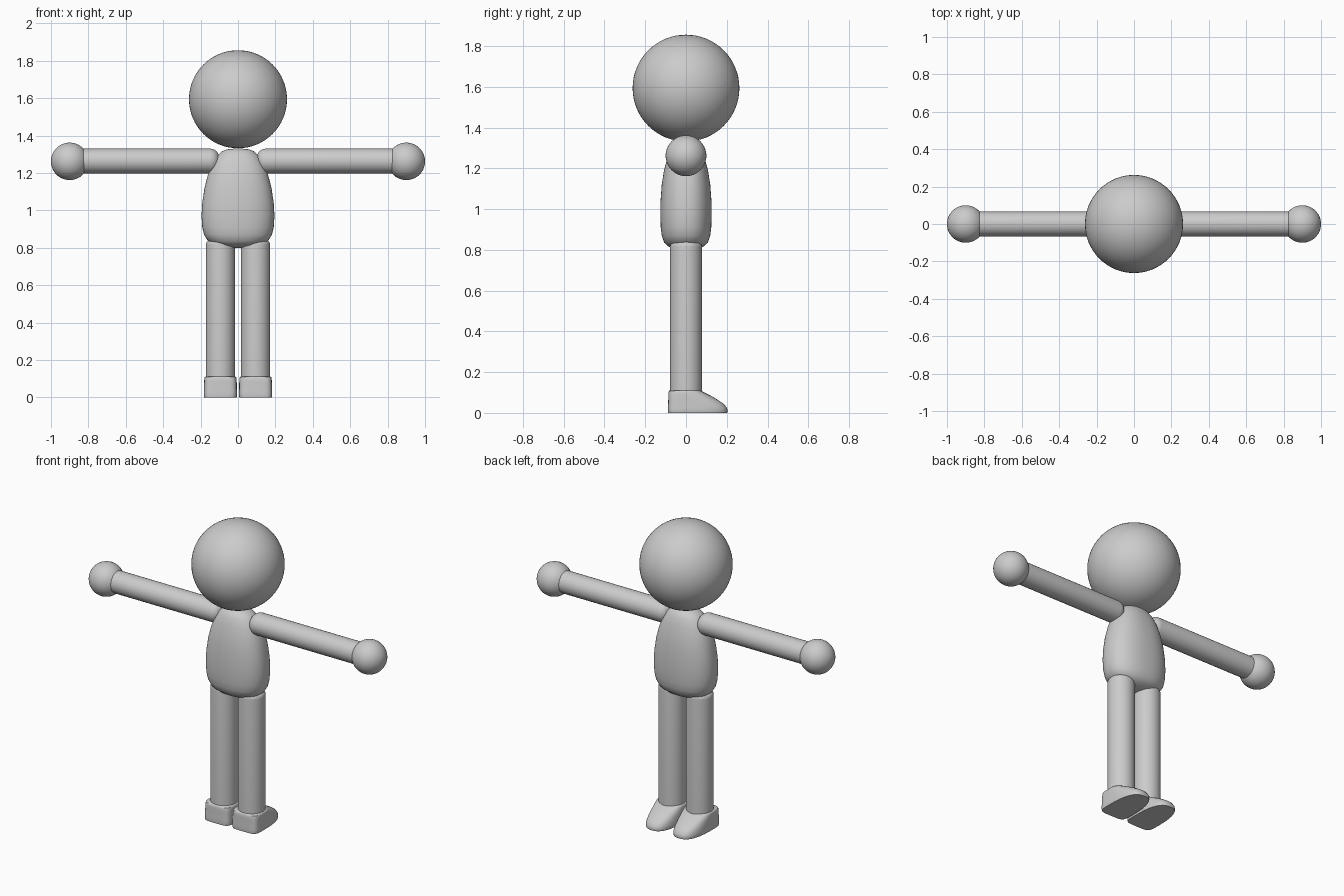
import bpy
import bmesh
from math import cos, sin, pi, radians
from mathutils import Matrix

cube = bpy.data.objects.get("Cube")
if cube:
    bpy.data.objects.remove(cube, do_unlink=True)

# One plain grey for the whole figure
GREY = (0.6, 0.6, 0.6, 1.0)
grey = bpy.data.materials.new("plain grey")
grey.use_nodes = True
grey.diffuse_color = GREY
shader = next(n for n in grey.node_tree.nodes if n.type == 'BSDF_PRINCIPLED')
shader.inputs["Base Color"].default_value = GREY
shader.inputs["Roughness"].default_value = 0.6


def finish(name, bm, matrix, angle=40):
    bmesh.ops.transform(bm, matrix=matrix, verts=bm.verts)
    bmesh.ops.recalc_face_normals(bm, faces=bm.faces)
    mesh = bpy.data.meshes.new(name)
    bm.to_mesh(mesh)
    bm.free()
    mesh.materials.append(grey)
    obj = bpy.data.objects.new(name, mesh)
    bpy.context.collection.objects.link(obj)
    bpy.ops.object.select_all(action='DESELECT')
    obj.select_set(True)
    bpy.context.view_layer.objects.active = obj
    bpy.ops.object.shade_smooth_by_angle(angle=radians(angle))


def ball(name, radius, place):
    bm = bmesh.new()
    bmesh.ops.create_uvsphere(bm, u_segments=64, v_segments=32, radius=radius)
    finish(name, bm, Matrix.Translation(place))


def loft(name, rings, matrix, front=2, back=2, sides=48, angle=40):
    """Stack rings of (z, half width, back reach, front reach) with rounded outlines."""
    def bend(value, power):
        return (1 if value >= 0 else -1) * abs(value) ** (2 / power)

    bm = bmesh.new()
    loops = []
    for z, width, rear, toe in rings:
        loop = []
        for i in range(sides):
            c, s = cos(2 * pi * i / sides), sin(2 * pi * i / sides)
            power, reach = (front, toe) if s >= 0 else (back, rear)
            loop.append(bm.verts.new((width * bend(c, power), reach * bend(s, power), z)))
        loops.append(loop)
    for low, high in zip(loops, loops[1:]):
        for i in range(sides):
            j = (i + 1) % sides
            bm.faces.new((low[i], low[j], high[j], high[i]))
    bm.faces.new(loops[0])
    bm.faces.new(loops[-1])
    finish(name, bm, matrix, angle)


def rod(name, radius, start, end, rounding, matrix):
    """Round bar whose upper end has a soft edge."""
    rings = [(start, radius, radius, radius)]
    for i in range(9):
        a = pi / 2 * i / 8
        r = radius - rounding * (1 - cos(a))
        rings.append((end - rounding * (1 - sin(a)), r, r, r))
    loft(name, rings, matrix)


# Head
ball("head", 0.262, (0, 0, 1.594))

# Torso: egg-like body, widest near the hips
torso = [(0.8, 0.02, 0.015), (0.803, 0.06, 0.045), (0.814, 0.115, 0.083),
         (0.835, 0.16, 0.107), (0.87, 0.182, 0.119), (0.91, 0.191, 0.124),
         (0.97, 0.195, 0.126), (1.04, 0.191, 0.125), (1.12, 0.179, 0.119),
         (1.19, 0.161, 0.108), (1.25, 0.138, 0.092), (1.29, 0.113, 0.077),
         (1.315, 0.087, 0.06), (1.326, 0.06, 0.04), (1.33, 0.02, 0.015)]
loft("torso", [(z, w, d, d) for z, w, d in torso], Matrix.Identity(4), 2.3, 2.3, 64, 60)

# Foot outline by height: square heel, long rounded toe
foot = [(0, 0.087, 0.088, 0.202), (0.008, 0.089, 0.089, 0.205),
        (0.025, 0.089, 0.089, 0.201), (0.045, 0.088, 0.088, 0.185),
        (0.065, 0.088, 0.087, 0.155), (0.085, 0.087, 0.087, 0.12),
        (0.1, 0.086, 0.086, 0.09), (0.108, 0.084, 0.084, 0.074),
        (0.111, 0.08, 0.08, 0.065)]

# Limbs, mirrored
for side, s in (("left", 1), ("right", -1)):
    shoulder = Matrix.Translation((s * 0.9, 0, 1.264)) @ Matrix.Rotation(-s * pi / 2, 4, 'Y')
    rod(side + "_arm", 0.066, 0, 0.8, 0.05, shoulder)
    ball(side + "_hand", 0.1, (s * 0.9, 0, 1.262))
    hip = Matrix.Translation((s * 0.094, 0, 0))
    rod(side + "_leg", 0.078, 0.06, 0.845, 0.03, hip)
    loft(side + "_foot", foot, hip, 2.6, 5)
